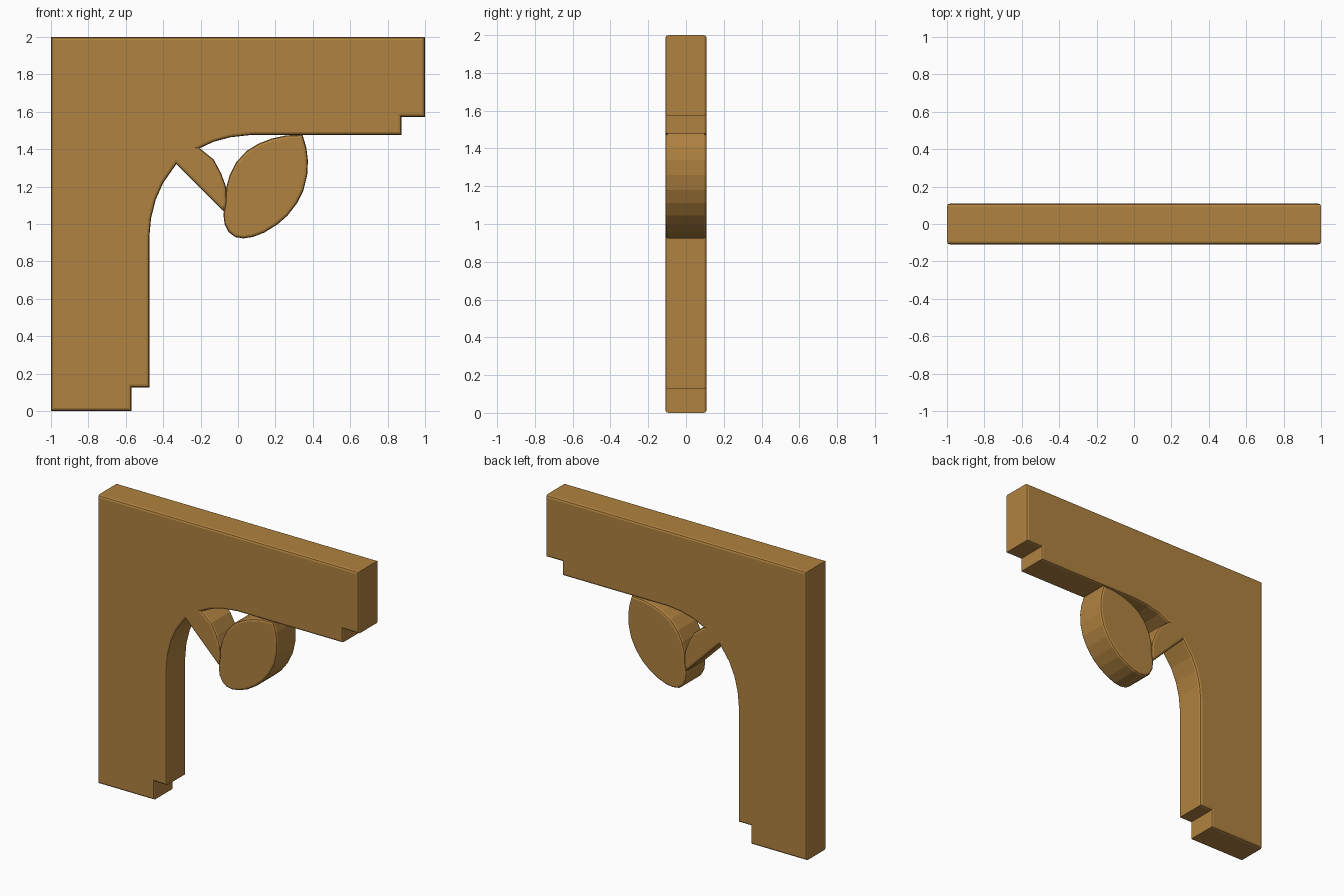
import bpy, bmesh

if "Cube" in bpy.data.objects:
    bpy.data.objects.remove(bpy.data.objects["Cube"])

HALF = 0.109   # half thickness
ROUND = 0.015  # softened front and back rims

wood = bpy.data.materials.new("wood")
wood.diffuse_color = (0.44, 0.225, 0.052, 1)
wood.use_nodes = True
wood.node_tree.nodes["Principled BSDF"].inputs["Base Color"].default_value = wood.diffuse_color


def plate(name, outline):
    """Extrude an x-z outline along y and round its front and back rims."""
    bm = bmesh.new()
    face = bm.faces.new([bm.verts.new((x, -HALF, z)) for x, z in outline])
    ext = bmesh.ops.extrude_face_region(bm, geom=[face], use_keep_orig=True)
    for v in ext["geom"]:
        if isinstance(v, bmesh.types.BMVert):
            v.co.y = HALF
    bmesh.ops.recalc_face_normals(bm, faces=bm.faces)
    rims = [e for e in bm.edges if abs(e.verts[0].co.y - e.verts[1].co.y) < 1e-5]
    bmesh.ops.bevel(bm, geom=rims, offset=ROUND, offset_type='OFFSET',
                    segments=2, profile=0.5, affect='EDGES', clamp_overlap=True)
    mesh = bpy.data.meshes.new(name)
    bm.to_mesh(mesh)
    bm.free()
    mesh.materials.append(wood)
    obj = bpy.data.objects.new(name, mesh)
    bpy.context.collection.objects.link(obj)
    return obj


# Bracket: post, curved inner corner with small leaf, and arm
plate("bracket", [
    (-1, 0), (-0.57, 0), (-0.57, 0.127), (-0.474, 0.127),
    (-0.474, 0.93), (-0.465, 1.03), (-0.44, 1.13), (-0.40, 1.22), (-0.33, 1.32),
    (-0.07, 1.06), (-0.06, 1.12), (-0.064, 1.20), (-0.09, 1.27),
    (-0.13, 1.345), (-0.205, 1.405),
    (-0.13, 1.44), (-0.04, 1.464), (0.07, 1.476),
    (0.874, 1.476), (0.874, 1.572), (1, 1.572), (1, 2), (-1, 2),
])

# Large leaf hanging under the arm
plate("large_leaf", [
    (-0.078, 1.05), (-0.066, 1.12), (-0.064, 1.19), (-0.045, 1.26),
    (-0.01, 1.33), (0.045, 1.39), (0.11, 1.43), (0.18, 1.457), (0.26, 1.474),
    (0.345, 1.477), (0.365, 1.41), (0.374, 1.34), (0.37, 1.26), (0.35, 1.18),
    (0.315, 1.11), (0.265, 1.045), (0.21, 0.997), (0.14, 0.954),
    (0.08, 0.931), (0.03, 0.923), (-0.015, 0.93), (-0.05, 0.957), (-0.072, 1.0),
])
